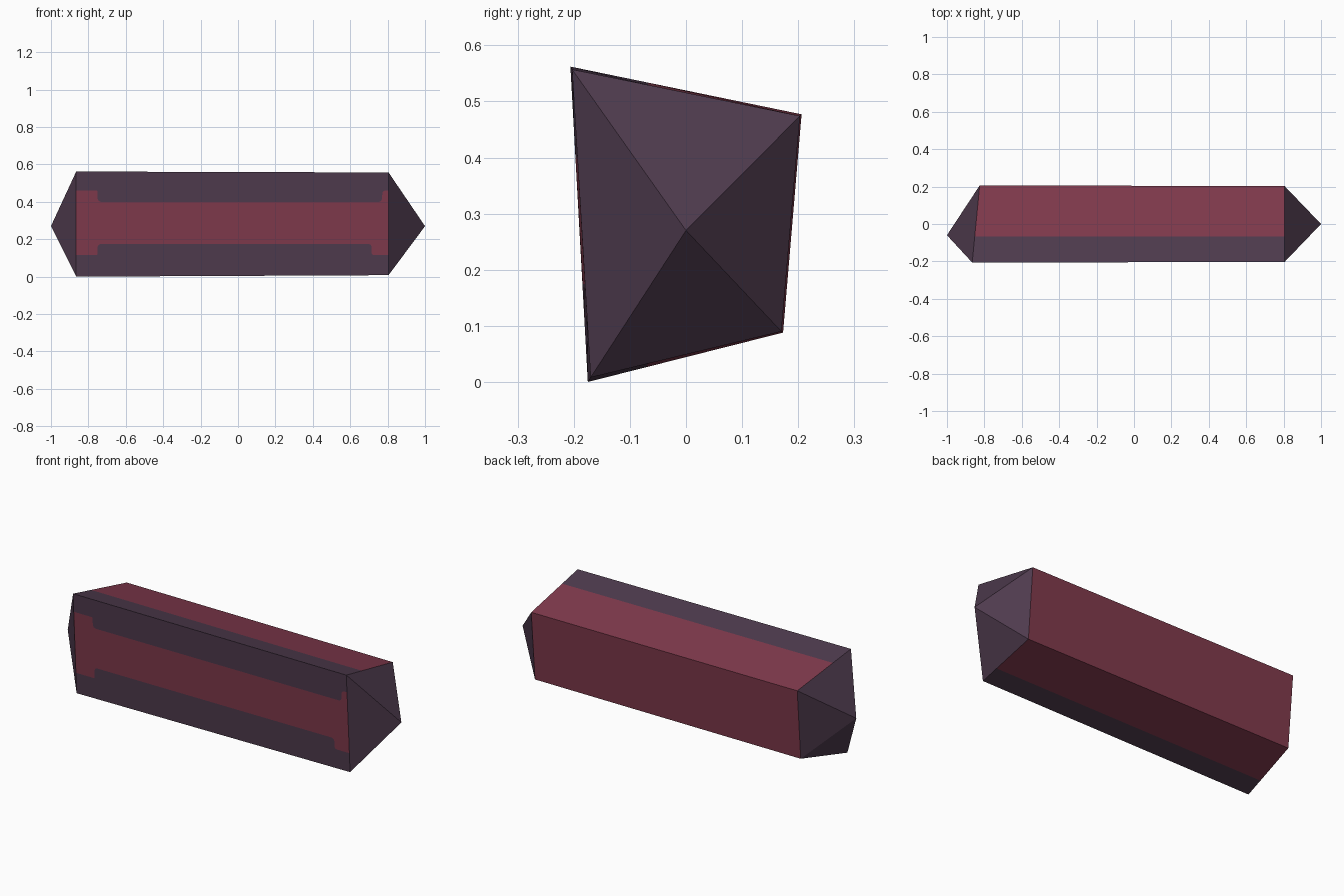
import bpy
from mathutils import Vector

if "Cube" in bpy.data.objects:
    bpy.data.objects.remove(bpy.data.objects["Cube"])


def material(name, srgb):
    m = bpy.data.materials.new(name)
    lin = [((c / 255 + 0.055) / 1.055) ** 2.4 for c in srgb]
    m.diffuse_color = (*lin, 1)
    m.use_nodes = True
    m.node_tree.nodes["Principled BSDF"].inputs["Base Color"].default_value = m.diffuse_color
    return m


DARK = material("dark plum", (79, 59, 78))
RED = material("deep red", (129, 58, 77))
MIDDLE = Vector((0, 0, 0.28))


def build(name, faces):
    """faces: list of (points, material index), turned to face outward"""
    verts, polys = [], []
    for pts, _ in faces:
        pts = [Vector(p) for p in pts]
        normal = Vector((0, 0, 0))
        for a, b in zip(pts, pts[1:] + pts[:1]):
            normal += (a - MIDDLE).cross(b - MIDDLE)
        centre = sum(pts, Vector()) / len(pts)
        if normal.dot(centre - MIDDLE) < 0:
            pts.reverse()
        polys.append(range(len(verts), len(verts) + len(pts)))
        verts += pts
    me = bpy.data.meshes.new(name)
    me.from_pydata(verts, [], [list(p) for p in polys])
    me.materials.append(DARK)
    me.materials.append(RED)
    for p, (_, m) in zip(me.polygons, faces):
        p.material_index = m
    ob = bpy.data.objects.new(name, me)
    bpy.context.collection.objects.link(ob)


# Corner order: top front, top back, bottom back, bottom front
left = [Vector(p) for p in ((-.865, -.206, .562), (-.825, .206, .477),
                            (-.823, .173, .088), (-.865, -.175, 0))]
right = [Vector(p) for p in ((.805, -.203, .557), (.805, .203, .474),
                             (.805, .170, .09), (.805, -.170, .008))]


def on_front(x, z):
    t = (x + .865) / 1.67
    top, low = left[0].lerp(right[0], t), left[3].lerp(right[3], t)
    return low.lerp(top, (z - low.z) / (top.z - low.z))


# Borders of the red front band, stepped wider at both ends
upper = [on_front(x, z) for x, z in (
    (-.865, .46), (-.755, .46), (-.75, .455), (-.75, .415), (-.745, .405), (-.735, .40),
    (.755, .40), (.765, .405), (.77, .415), (.772, .448), (.777, .457), (.787, .46), (.805, .46))]
lower = [on_front(x, z) for x, z in (
    (-.865, .115), (-.755, .115), (-.75, .12), (-.75, .16), (-.745, .17), (-.735, .175),
    (.70, .175), (.71, .17), (.715, .16), (.715, .125), (.72, .117), (.73, .115), (.805, .115))]

body = [
    ([left[0]] + upper + [right[0]], 0),
    (upper + lower[::-1], 1),
    ([left[3]] + lower + [right[3]], 0),
    ([left[1], right[1], right[2], left[2]], 1),
]
# Top and bottom: front third dark, the rest red
for f, b in ((0, 1), (3, 2)):
    t = 0.335 if f == 0 else 0.3
    ml, mr = left[f].lerp(left[b], t), right[f].lerp(right[b], t)
    body.append(([left[f], right[f], mr, ml], 0))
    body.append(([ml, mr, right[b], left[b]], 1))
build("long_body", body)

# Pointed end caps
for name, ring, tip in (("left_point", left, (-1, -.06, .27)),
                        ("right_point", right, (1, 0, .27))):
    build(name, [([ring[i], ring[(i + 1) % 4], tip], 0) for i in range(4)])
